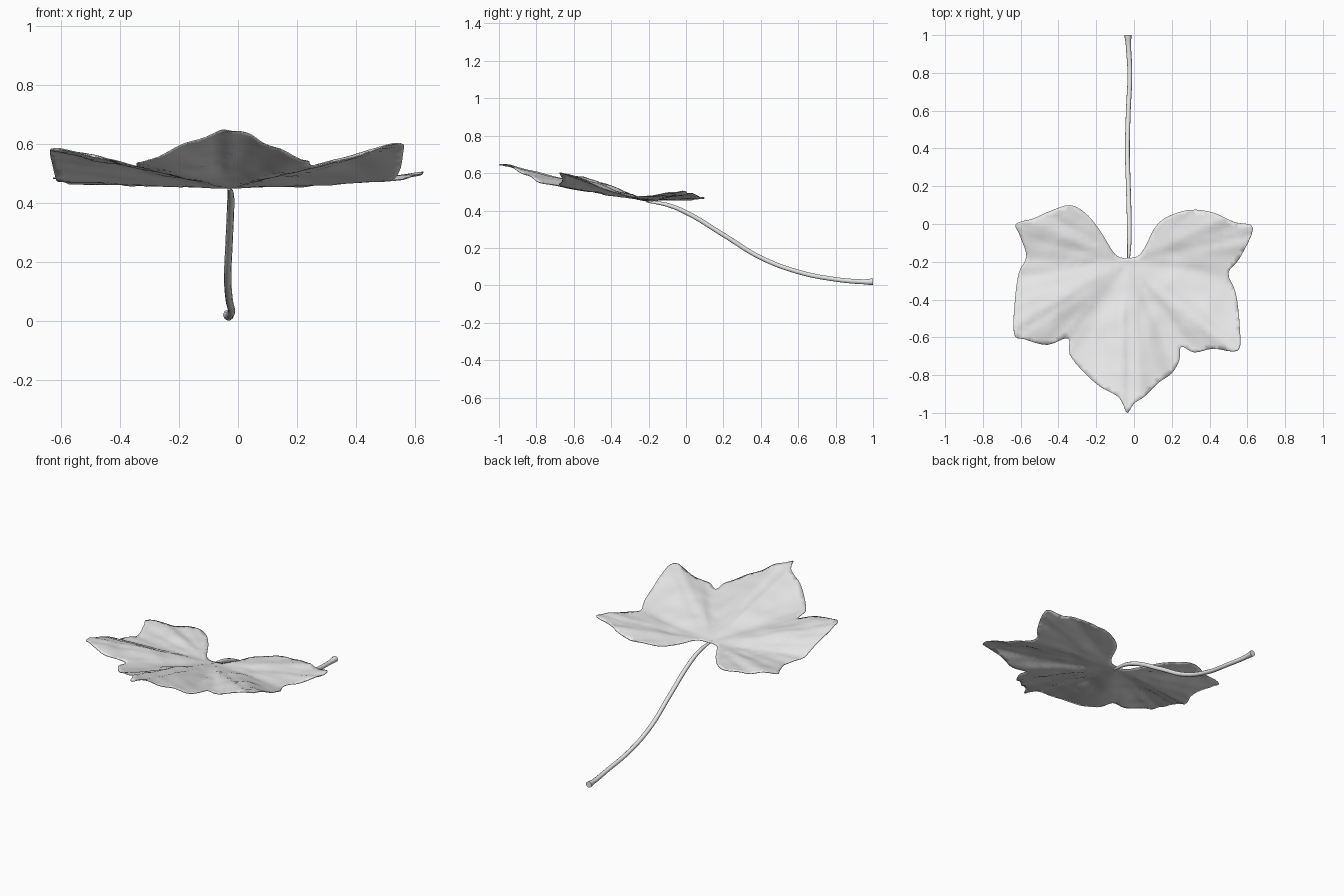
import bpy
import math
import random
from mathutils import Vector, noise
from mathutils.geometry import delaunay_2d_cdt

random.seed(4)
scene_cube = bpy.data.objects.get("Cube")
if scene_cube:
    bpy.data.objects.remove(scene_cube, do_unlink=True)

# One plain grey for blade and stalk
grey = bpy.data.materials.new("plain_grey")
grey.use_nodes = True
grey.diffuse_color = (0.8, 0.8, 0.8, 1)
grey.node_tree.nodes["Principled BSDF"].inputs["Base Color"].default_value = (0.8, 0.8, 0.8, 1)

BASE = Vector((-0.03, -0.2))   # where the veins meet
BASE_Z = 0.45

# Lobed outline, from the notch at the stalk around the right side and back
OUTLINE = [
    (-.06, -.18), (-.1, -.16), (-.14, -.1), (-.19, -.02), (-.26, .06),
    (-.34, .1), (-.44, .07), (-.53, .03), (-.625, 0), (-.605, -.06),
    (-.57, -.17), (-.61, -.26), (-.63, -.4), (-.635, -.58), (-.58, -.61),
    (-.46, -.64), (-.35, -.605), (-.34, -.69), (-.27, -.78), (-.18, -.86),
    (-.09, -.91), (-.06, -.95), (-.035, -1), (0, -.95), (.06, -.91),
    (.13, -.84), (.2, -.79), (.24, -.72), (.25, -.65), (.32, -.68),
    (.42, -.66), (.55, -.67), (.56, -.55), (.54, -.37), (.5, -.26),
    (.56, -.18), (.63, -.02), (.53, .01), (.42, .06), (.3, .075),
    (.18, .04), (.11, -.02), (.06, -.12), (.02, -.17), (-.03, -.18),
]

# Rise of the blade per unit of length, by direction in degrees
RISE = [(-180, .03), (-147, .19), (-122, .14), (-90, .26), (-58, .14),
        (-40, .2), (-8, .045), (18, .07), (50, .03), (130, .03),
        (162, .055), (180, .03)]

VEINS = [-90, -147, -38, 12, 166]


def rise(angle):
    for (a, s), (b, t) in zip(RISE, RISE[1:]):
        if a <= angle <= b:
            f = (angle - a) / (b - a)
            f = f * f * (3 - 2 * f)
            return s + (t - s) * f
    return RISE[0][1]


def height(p):
    d = p - BASE
    r = d.length
    angle = math.degrees(math.atan2(d.y, d.x))
    z = BASE_Z + rise(angle) * r
    # shallow grooves along the main veins
    for vein in VEINS:
        v = Vector((math.cos(math.radians(vein)), math.sin(math.radians(vein))))
        if d.dot(v) > 0:
            off = d.x * v.y - d.y * v.x
            z -= .008 * math.exp(-(off / .02) ** 2) * min(1, r * 4)
    # folds running outwards, plus a soft crumple
    z += .022 * r * noise.noise(Vector((angle / 7, r * 2, 1)))
    z += .008 * min(1, r * 4) * noise.noise(Vector((p.x * 9, p.y * 9, 3)))
    return z


def smooth_loop(points, steps=4):
    """Catmull-Rom through a closed loop with a slightly ragged edge."""
    pts = [Vector(p) for p in points]
    n, out = len(pts), []
    for i in range(n):
        a, b, c, d = (pts[(i + k) % n] for k in (-1, 0, 1, 2))
        for s in range(steps):
            t = s / steps
            q = b + (c - a) * t / 2 + (a * 2 - b * 5 + c * 4 - d) * t * t / 2 \
                + (b * 3 - a - c * 3 + d) * t ** 3 / 2
            out.append(q)
    return out


# Leaf blade: outline filled with jittered points, then lifted to its height
rim = smooth_loop(OUTLINE)
STEP = .022
inner = [Vector((i * STEP + random.uniform(-.004, .004),
                 j * STEP + random.uniform(-.004, .004)))
         for i in range(-30, 31) for j in range(-46, 6)]
inner = [p for p in inner if min((p - q).length for q in rim) > .012]
edges = [(i, (i + 1) % len(rim)) for i in range(len(rim))]
flat, _, faces, *_ = delaunay_2d_cdt(rim + inner, edges, [], 1, 1e-5)
used = sorted({i for f in faces for i in f})
index = {old: new for new, old in enumerate(used)}
mesh = bpy.data.meshes.new("leaf_blade")
mesh.from_pydata([(flat[i].x, flat[i].y, height(flat[i])) for i in used], [],
                 [[index[i] for i in f] for f in faces])
mesh.materials.append(grey)
blade = bpy.data.objects.new("leaf_blade", mesh)
bpy.context.collection.objects.link(blade)
thick = blade.modifiers.new("thickness", 'SOLIDIFY')
thick.thickness = .004
thick.offset = 0

# Stalk: curved tube that flares at the cut end (x, y, z, radius factor)
STALK = [(-.03, -.21, .449, .5), (-.025, -.1, .43, .9), (-.025, 0, .39, 1),
         (-.03, .2, .27, 1), (-.035, .4, .148, 1), (-.03, .6, .072, 1),
         (-.022, .8, .032, 1), (-.03, .95, .019, 1.1), (-.032, 1, .019, 1.5)]
curve = bpy.data.curves.new("stalk", 'CURVE')
curve.dimensions = '3D'
curve.bevel_depth = .0125
curve.bevel_resolution = 3
curve.use_fill_caps = True
spline = curve.splines.new('BEZIER')
spline.bezier_points.add(len(STALK) - 1)
for point, (x, y, z, radius) in zip(spline.bezier_points, STALK):
    point.co = (x, y, z)
    point.radius = radius
    point.handle_left_type = point.handle_right_type = 'AUTO'
curve.materials.append(grey)
stalk = bpy.data.objects.new("stalk", curve)
bpy.context.collection.objects.link(stalk)

# Turn the stalk into a mesh and shade both parts smooth
bpy.ops.object.select_all(action='DESELECT')
stalk.select_set(True)
bpy.context.view_layer.objects.active = stalk
bpy.ops.object.convert(target='MESH')
blade.select_set(True)
bpy.ops.object.shade_smooth_by_angle(angle=math.radians(40))
